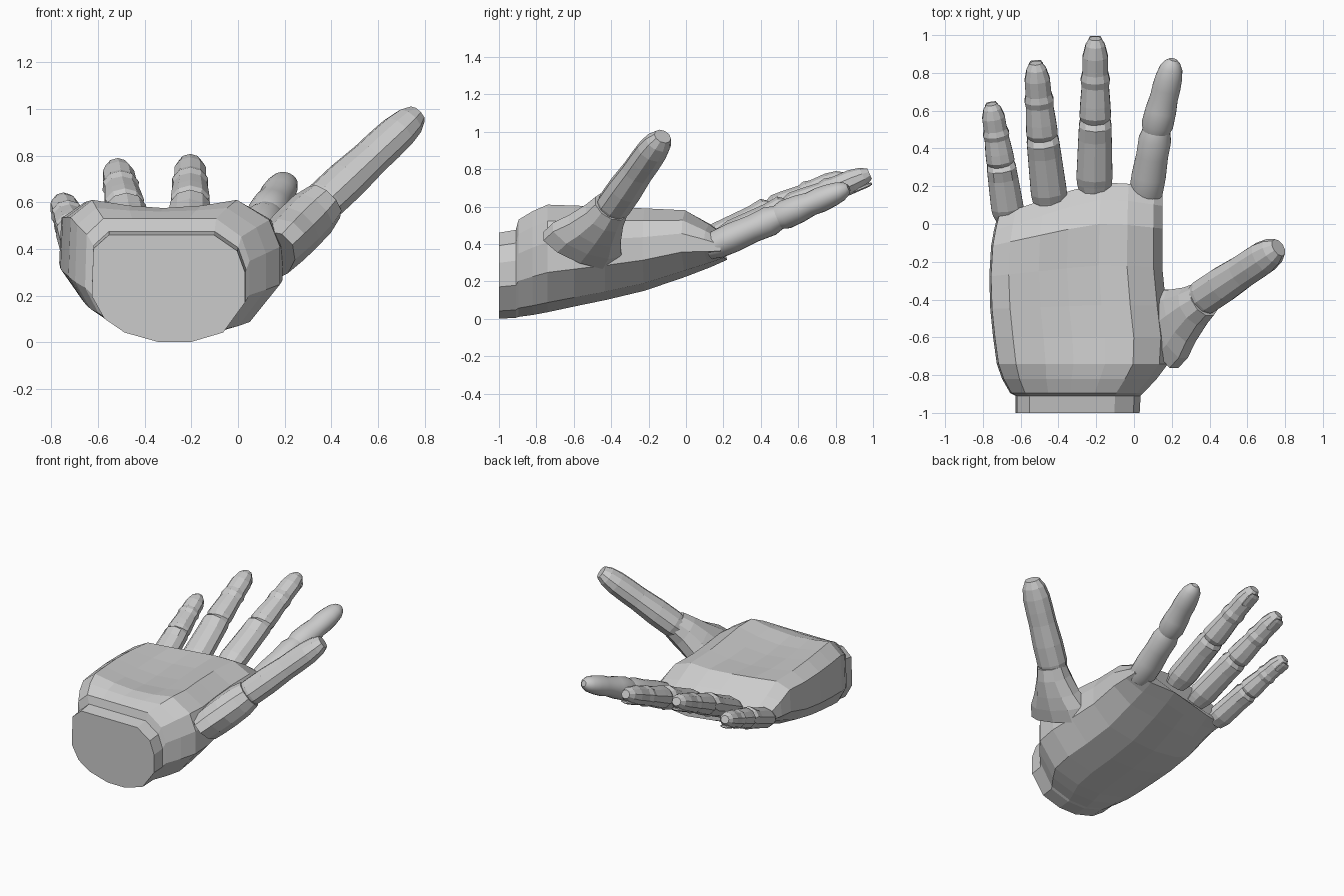
import bpy
import math
from mathutils import Vector

if "Cube" in bpy.data.objects:
    bpy.data.objects.remove(bpy.data.objects["Cube"])


def make_mesh(name, rings, smooth=False):
    """Skin a list of equal-length point rings and cap both ends."""
    n = len(rings[0])
    verts = [p for ring in rings for p in ring]
    faces = []
    for r in range(len(rings) - 1):
        for i in range(n):
            j = (i + 1) % n
            faces.append((r * n + i, r * n + j, (r + 1) * n + j, (r + 1) * n + i))
    faces.append(tuple(reversed(range(n))))
    faces.append(tuple(range((len(rings) - 1) * n, len(rings) * n)))
    mesh = bpy.data.meshes.new(name)
    mesh.from_pydata(verts, [], faces)
    mesh.update()
    for poly in mesh.polygons:
        poly.use_smooth = smooth and len(poly.vertices) == 4
    obj = bpy.data.objects.new(name, mesh)
    bpy.context.collection.objects.link(obj)
    return obj


def segment(name, a, b, w, h, profile, sides=10, ref=(0, 0, 1), smooth=False, drop=0.0):
    """Tube from a to b; profile rows are (t, width factor, height factor)."""
    a, b = Vector(a), Vector(b)
    axis = (b - a).normalized()
    side = axis.cross(Vector(ref)).normalized()
    up = side.cross(axis)
    rings = []
    for t, fw, fh in profile:
        c = a.lerp(b, t) - up * drop
        ring = []
        for i in range(sides):
            ang = -2 * math.pi * (i + 0.5) / sides
            ring.append(c + side * (w * fw * math.cos(ang)) + up * (h * fh * math.sin(ang)))
        rings.append(ring)
    return make_mesh(name, rings, smooth)


# Palm and wrist: one unit cross-section stretched to each station
unit = [(.03, .87), (.13, 1), (.3, 1), (.46, 1), (.64, 1), (.8, 1), (.95, .85), (1, .65),
        (1, .37), (.86, .09), (.65, 0), (.45, 0), (.23, .09), (.1, .22), (.02, .43)]
hollow = {2: .7, 3: 1, 4: .7}  # top points that sink to form the cupped palm
stations = [  # y, x min, x max, z min, z max, finger-side slant, hollow depth
    (-1.0, -.64, .03, 0, .46, 0, 0),
    (-.91, -.64, .035, .005, .475, 0, 0),
    (-.895, -.67, .05, .01, .53, 0, 0),
    (-.82, -.715, .12, .02, .575, 0, .015),
    (-.74, -.745, .18, .035, .61, 0, .035),
    (-.60, -.765, .19, .065, .605, 0, .045),
    (-.45, -.78, .17, .10, .60, .02, .045),
    (-.28, -.785, .15, .15, .59, .06, .03),
    (-.12, -.775, .15, .225, .58, .12, .005),
    (-.04, -.76, .15, .275, .505, .17, 0),
    (.04, -.74, .15, .315, .44, .18, 0),
]
palm_rings = []
for y, x0, x1, z0, z1, slant, dip in stations:
    ring = []
    for i, (u, v) in enumerate(unit):
        s = min(1, u / .6) - max(0, u - .75) * .8
        ring.append((x0 + u * (x1 - x0), y + slant * s,
                     z0 + v * (z1 - z0) - dip * hollow.get(i, 0)))
    palm_rings.append(ring)
make_mesh("palm", palm_rings)

# Three faceted fingers, each with a lower segment, tip segment and nail
lower = [(-.08, .8, .7), (.04, .95, .8), (.15, 1, .92), (.72, .93, .9), (.92, .9, 1), (1.04, .82, .55)]
upper = [(-.03, .8, .75), (.06, .97, 1.0), (.2, .93, .95), (.42, .84, .82), (.5, .9, .94),
         (.58, .8, .82), (.78, .78, .82), (.92, .6, .66), (1, .36, .38)]
nail = [(.74, .32, .5), (.77, .42, 1), (.93, .42, 1), (.98, .3, .5)]
fingers = {
    "little_finger": ((-.665, .05, .375), (-.705, .32, .485), (-.755, .635, .608), .09, .077),
    "ring_finger": ((-.445, .12, .415), (-.485, .46, .58), (-.52, .852, .758), .1, .082),
    "middle_finger": ((-.21, .2, .43), (-.205, .55, .59), (-.205, .982, .775), .1, .084),
}
for name, (base, joint, tip, w, h) in fingers.items():
    segment(name + "_lower", base, joint, w, h, lower)
    segment(name + "_upper", joint, tip, w * .9, h * .92, upper)
    segment(name + "_nail", joint, tip, w, .012, nail, sides=8, drop=h * .62)

# Smooth index finger
index_lower = [(-.1, .8, .75), (.05, 1, .95), (.3, 1.02, 1), (.6, .95, .93), (.85, .97, 1), (1, .8, .8)]
index_upper = [(-.02, .8, .8), (.1, .98, 1), (.3, .95, .95), (.47, .86, .82), (.6, .87, .87), (.75, .82, .8),
               (.88, .7, .68), (.96, .48, .48), (1, .25, .25)]
segment("index_finger_lower", (.06, .15, .39), (.12, .5, .545), .09, .08, index_lower, 20, smooth=True)
segment("index_finger_upper", (.115, .49, .54), (.208, .87, .70), .087, .078, index_upper, 20, smooth=True)

# Thumb base mound and thumb
mound = [(-.15, 2.2, 1.05), (.12, 2.05, 1.12), (.4, 1.55, 1.15), (.75, 1.12, 1.12), (1, .95, .95)]
segment("thumb_base", (.17, -.545, .40), (.37, -.40, .60), .105, .1, mound, 10, ref=(-1, 0, 1))
thumb = [(-.06, .85, .9), (.03, 1, 1), (.25, 1, 1), (.5, .92, .9), (.65, .92, .9),
         (.8, .9, .86), (.92, .76, .74), (1, .5, .5)]
segment("thumb", (.365, -.39, .60), (.765, -.125, .975), .1, .09, thumb, 10)
